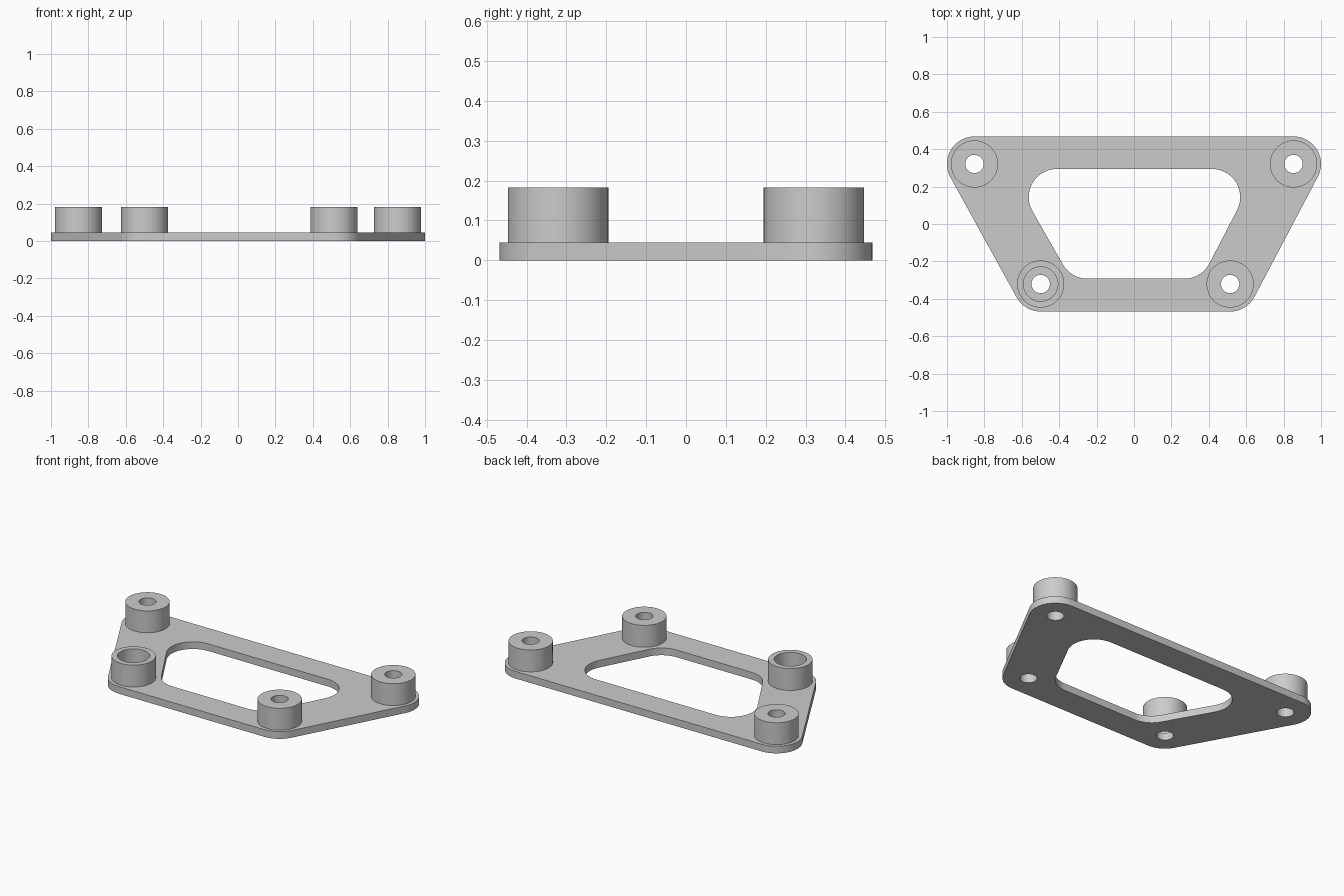
import bpy, bmesh
from math import cos, sin, atan2, pi
from mathutils import Vector

if "Cube" in bpy.data.objects:
    bpy.data.objects.remove(bpy.data.objects["Cube"])

PLATE_TOP, BOSS_TOP = 0.045, 0.182
CORNER_R, BOSS_R, BORE_R, RECESS_R = 0.147, 0.126, 0.049, 0.092
# Mounting points and window corner centres, both counterclockwise
MOUNTS = {"front_right": (-0.499, -0.321), "front_left": (0.514, -0.321),
          "back_left": (0.853, 0.321), "back_right": (-0.853, 0.321)}
WINDOW = [(-0.25, -0.142), (0.27, -0.142), (0.418, 0.144), (-0.413, 0.144)]

grey = bpy.data.materials.new("grey")
grey.use_nodes = True
colour = (0.6, 0.6, 0.6, 1)
grey.diffuse_color = colour
grey.node_tree.nodes["Principled BSDF"].inputs["Base Color"].default_value = colour


def finish(bm, name):
    mesh = bpy.data.meshes.new(name)
    bm.to_mesh(mesh)
    bm.free()
    mesh.materials.append(grey)
    obj = bpy.data.objects.new(name, mesh)
    bpy.context.collection.objects.link(obj)
    bpy.ops.object.select_all(action='DESELECT')
    obj.select_set(True)
    bpy.context.view_layer.objects.active = obj
    bpy.ops.object.shade_smooth_by_angle(angle=0.6)
    return obj


def circle(centre, radius, n=48):
    return [(centre[0] + radius * cos(2 * pi * i / n),
             centre[1] + radius * sin(2 * pi * i / n)) for i in range(n)]


def rounded_polygon(centres, radius, steps=14):
    """Outline of circles at the corner centres joined by tangent lines."""
    points, n = [], len(centres)
    for i, c in enumerate(centres):
        before = Vector(c) - Vector(centres[i - 1])
        after = Vector(centres[(i + 1) % n]) - Vector(c)
        start = atan2(before.y, before.x) - pi / 2
        turn = (atan2(after.y, after.x) - pi / 2 - start) % (2 * pi)
        for s in range(steps + 1):
            a = start + turn * s / steps
            points.append((c[0] + radius * cos(a), c[1] + radius * sin(a)))
    return points


# Base plate: filled outline with window and bolt holes, extruded
bm = bmesh.new()
loops = [rounded_polygon(list(MOUNTS.values()), CORNER_R), rounded_polygon(WINDOW, 0.15)]
loops += [circle(c, BORE_R) for c in MOUNTS.values()]
for loop in loops:
    verts = [bm.verts.new((x, y, 0)) for x, y in loop]
    for i, v in enumerate(verts):
        bm.edges.new((verts[i - 1], v))
bmesh.ops.triangle_fill(bm, edges=bm.edges[:], use_beauty=True, normal=(0, 0, 1))
extruded = bmesh.ops.extrude_face_region(bm, geom=bm.faces[:], use_keep_orig=True)
top = [g for g in extruded["geom"] if isinstance(g, bmesh.types.BMVert)]
bmesh.ops.translate(bm, verts=top, vec=(0, 0, PLATE_TOP))
bmesh.ops.recalc_face_normals(bm, faces=bm.faces[:])
finish(bm, "base_plate")


# Standoffs: tubes over the bolt holes, one with a wide recess
def standoff(name, centre, inner):
    bm = bmesh.new()
    profile = [(inner, PLATE_TOP), (inner, BOSS_TOP), (BOSS_R, BOSS_TOP), (BOSS_R, PLATE_TOP)]
    rings = [[bm.verts.new((x, y, z)) for x, y in circle(centre, r)] for r, z in profile]
    for a, b in zip(rings, rings[1:]):
        for i in range(len(a)):
            bm.faces.new((a[i - 1], b[i - 1], b[i], a[i]))
    finish(bm, name)


for place, centre in MOUNTS.items():
    standoff(place + "_standoff", centre, RECESS_R if place == "front_right" else BORE_R)
